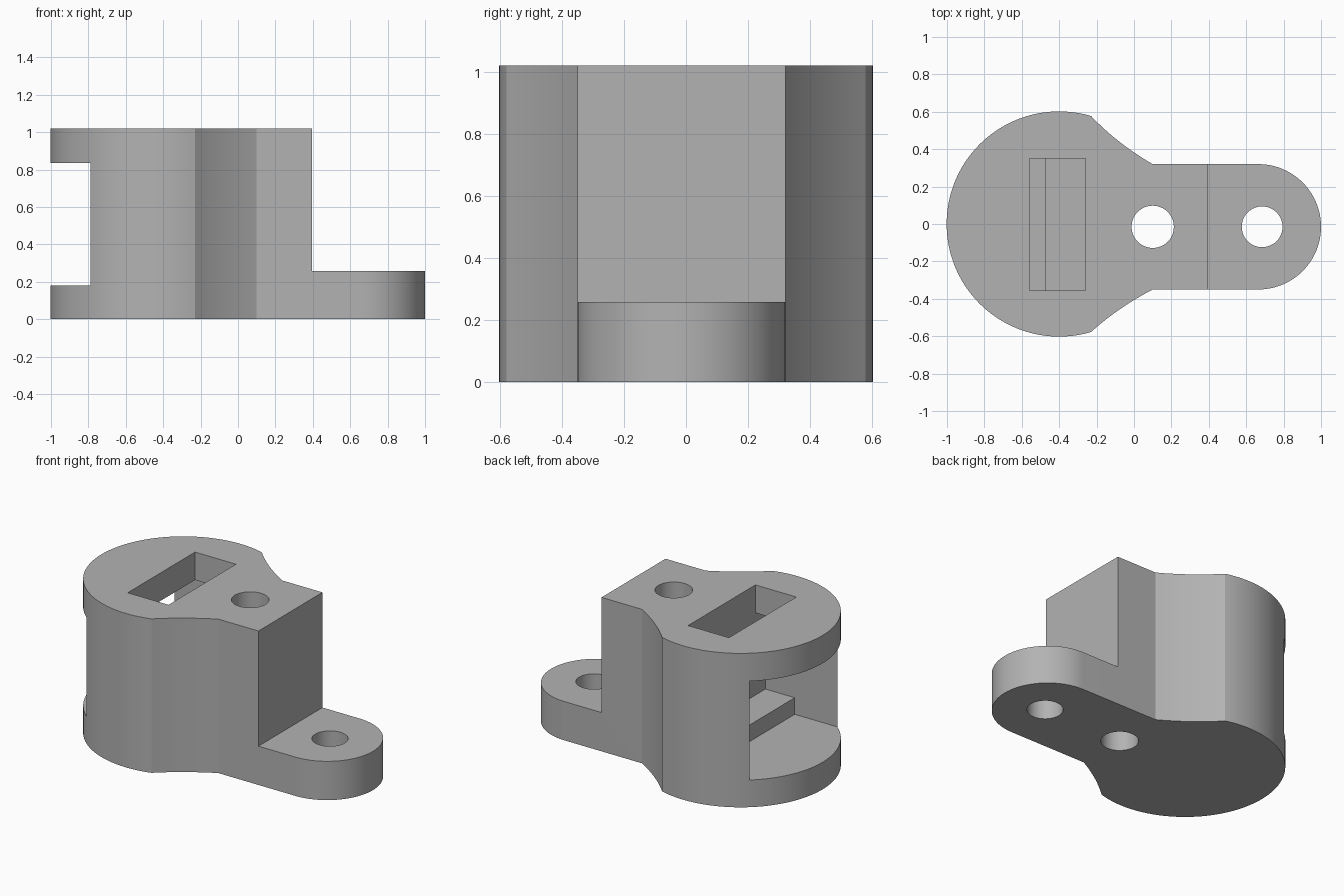
import bpy, bmesh, math
from mathutils import Vector

cube = bpy.data.objects.get("Cube")
if cube:
    bpy.data.objects.remove(cube)

grey = bpy.data.materials.new("plain grey")
grey.use_nodes = True
grey.diffuse_color = (0.45, 0.45, 0.45, 1)
grey.node_tree.nodes["Principled BSDF"].inputs["Base Color"].default_value = (0.45, 0.45, 0.45, 1)


def prism(name, outline, z0, z1):
    """Extrude a counter-clockwise outline from z0 to z1."""
    bm = bmesh.new()
    face = bm.faces.new([bm.verts.new((x, y, z0)) for x, y in outline])
    top = bmesh.ops.extrude_face_region(bm, geom=[face])["geom"]
    bmesh.ops.translate(bm, vec=Vector((0, 0, z1 - z0)),
                        verts=[v for v in top if isinstance(v, bmesh.types.BMVert)])
    bmesh.ops.recalc_face_normals(bm, faces=bm.faces)
    mesh = bpy.data.meshes.new(name)
    bm.to_mesh(mesh)
    bm.free()
    obj = bpy.data.objects.new(name, mesh)
    bpy.context.collection.objects.link(obj)
    mesh.materials.append(grey)
    return obj


def arc(cx, cy, r, a0, a1, n):
    return [(cx + r * math.cos(a0 + (a1 - a0) * i / n),
             cy + r * math.sin(a0 + (a1 - a0) * i / n)) for i in range(n + 1)]


def curve(a, b, c, n=8):
    """Interior points of a quadratic curve from a to c, pulled towards b."""
    a, b, c = Vector(a), Vector(b), Vector(c)
    return [tuple(a * (1 - t) ** 2 + b * 2 * t * (1 - t) + c * t * t)
            for t in (i / n for i in range(1, n))]


def box(x0, x1, y0, y1):
    return [(x0, y0), (x1, y0), (x1, y1), (x0, y1)]


def cut(target, name, outline, z0, z1):
    cutter = prism(name, outline, z0, z1)
    cutter.hide_render = True
    mod = target.modifiers.new(name, "BOOLEAN")
    mod.operation = "DIFFERENCE"
    mod.solver = "EXACT"
    mod.object = cutter
    bpy.context.view_layer.objects.active = target
    bpy.ops.object.modifier_apply(modifier=name)
    bpy.data.objects.remove(cutter)


# Plan outline: round drum, curved necks, straight tongue, rounded end
mid, half = -0.015, 0.335
tongue_end = 1 - half
lean = math.atan2(0.577, 0.17)
drum = arc(-0.4, 0, 0.602, lean, 2 * math.pi - lean, 96)
low, high = mid - half, mid + half
outline = drum
outline += curve(drum[-1], (-0.09, -0.45), (0.1, low)) + [(0.1, low)]
outline += arc(tongue_end, mid, half, -math.pi / 2, math.pi / 2, 48)
outline += [(0.1, high)] + curve((0.1, high), (-0.09, 0.43), drum[0])
body = prism("bracket_body", outline, 0, 1.02)

# Step down to the low mounting tongue
cut(body, "tongue_step", box(0.395, 1.3, -0.8, 0.8), 0.257, 1.5)

# Side window, raised inner pocket and top slot
cut(body, "side_window", box(-1.2, -0.475, -0.46, 0.46), 0.18, 0.835)
cut(body, "inner_pocket", box(-0.6, -0.26, -0.46, 0.46), 0.29, 0.835)
cut(body, "top_slot", box(-0.56, -0.26, -0.355, 0.35), 0.7, 1.3)

# Vertical bolt holes
for name, x, r in (("block_hole", 0.1, 0.113), ("tongue_hole", 0.685, 0.109)):
    cut(body, name, arc(x, mid, r, 0, 2 * math.pi, 48)[:-1], -0.3, 1.3)

bpy.ops.object.select_all(action="DESELECT")
body.select_set(True)
bpy.context.view_layer.objects.active = body
bpy.ops.object.shade_smooth_by_angle(angle=math.radians(20))
